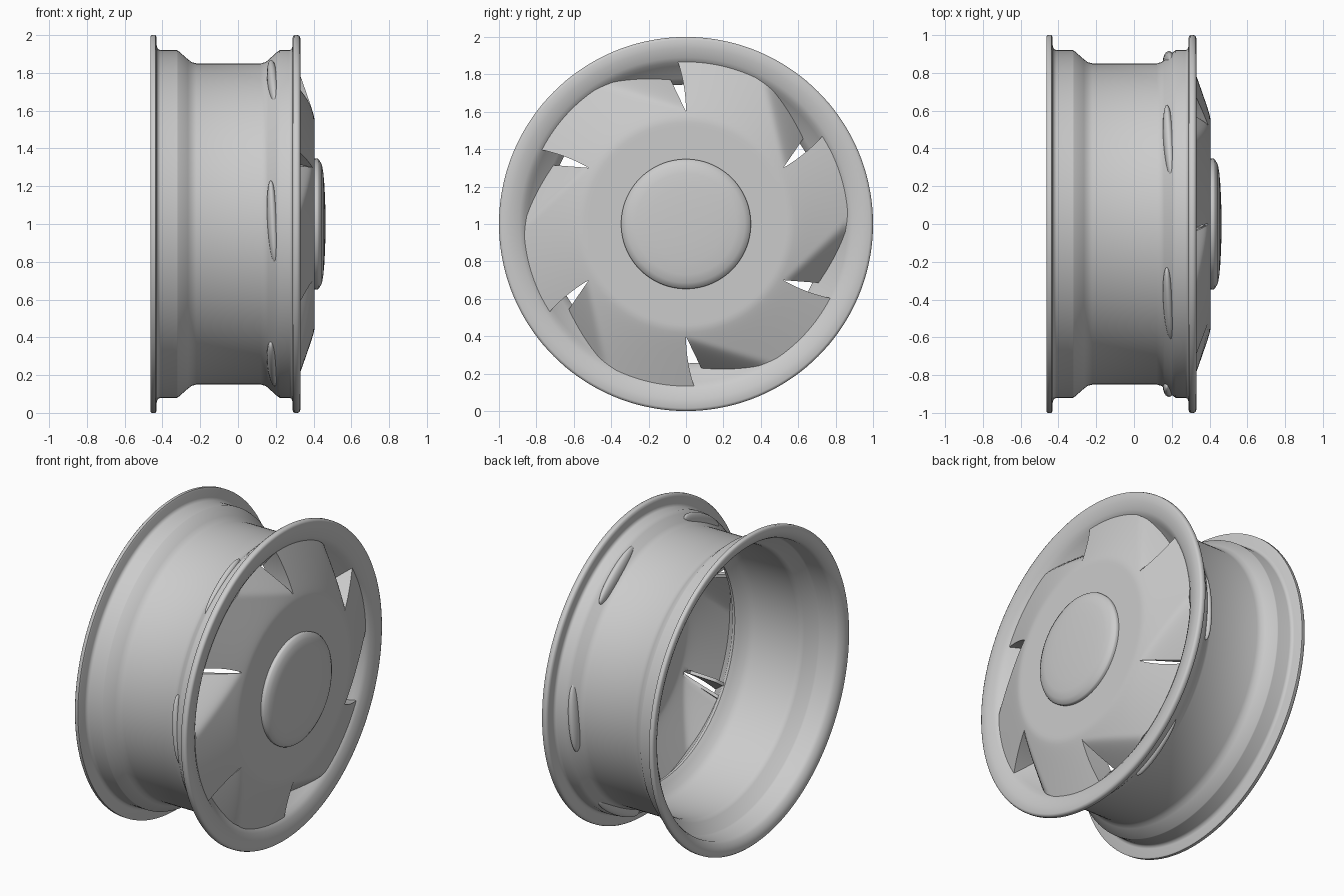
import bpy, bmesh
from math import sin, cos, pi, atan2, radians
from mathutils import Matrix

cube = bpy.data.objects.get("Cube")
if cube:
    bpy.data.objects.remove(cube, do_unlink=True)

metal = bpy.data.materials.new("silver_grey")
metal.use_nodes = True
GREY = (0.6, 0.6, 0.6, 1)
metal.diffuse_color = GREY
metal.node_tree.nodes["Principled BSDF"].inputs["Base Color"].default_value = GREY


def polar(x, r, angle):
    """Point around the axle, which runs along x at height 1."""
    return (x, r * cos(angle), 1 + r * sin(angle))


def add_grid(bm, rows):
    """Skin neighbouring rows of points with quads."""
    rows = [[bm.verts.new(p) for p in row] for row in rows]
    for a, b in zip(rows, rows[1:]):
        for i in range(len(a) - 1):
            bm.faces.new((a[i], a[i + 1], b[i + 1], b[i]))


def finish(name, bm, thickness=0, angle=48):
    mesh = bpy.data.meshes.new(name)
    bm.to_mesh(mesh)
    bm.free()
    mesh.materials.append(metal)
    ob = bpy.data.objects.new(name, mesh)
    bpy.context.collection.objects.link(ob)
    bpy.ops.object.select_all(action='DESELECT')
    ob.select_set(True)
    bpy.context.view_layer.objects.active = ob
    if thickness:
        mod = ob.modifiers.new("Thickness", 'SOLIDIFY')
        mod.thickness = thickness
        mod.offset = -1
        bpy.ops.object.modifier_apply(modifier=mod.name)
    bpy.ops.object.shade_smooth_by_angle(angle=radians(angle))


def lathe(name, profile, steps=144):
    """Revolve (x, radius) points about the axle."""
    bm = bmesh.new()
    add_grid(bm, [[polar(x, r, 2 * pi * i / steps) for i in range(steps + 1)]
                  for x, r in profile])
    bmesh.ops.remove_doubles(bm, verts=bm.verts, dist=1e-5)
    bmesh.ops.recalc_face_normals(bm, faces=bm.faces)
    finish(name, bm)


# Rim barrel: outer wall front to back, then the inner wall back to front
outer = [(.33, .985), (.325, .996), (.315, 1), (.3, 1), (.292, .995), (.288, .98),
         (.288, .94), (.284, .926), (.272, .92), (.22, .92), (.2, .905), (.16, .868),
         (.145, .857), (.12, .85), (-.22, .85), (-.245, .857), (-.265, .872),
         (-.318, .918), (-.324, .92), (-.41, .92), (-.424, .926), (-.43, .94),
         (-.432, .99), (-.437, 1), (-.456, 1), (-.463, .993)]
inner = [(-.463, .965), (-.455, .945), (-.44, .922), (-.42, .91), (-.32, .905),
         (-.31, .9), (-.25, .842), (-.235, .832), (-.215, .828), (.08, .822),
         (.12, .803), (.155, .765), (.175, .745), (.195, .75), (.22, .78),
         (.25, .815), (.28, .846), (.3, .865), (.315, .89), (.326, .94)]
lathe("rim_barrel", outer + inner + outer[:1])

# Domed hub cap
lathe("hub_cap", [(.395, 0), (.395, .34), (.398, .345), (.42, .347), (.428, .342),
                  (.444, .315), (.452, .27), (.458, .2), (.462, .1), (.463, 0)])

# Six-bladed face: each sector is a fan blade with a folded trailing corner
NOTCH, TIP, COLS = 0.6, 0.872, 36


def face_depth(r, a):
    slope = max(0, r - 0.55)
    x = 0.405 - 0.36 * slope * slope / (slope + 0.03)
    d = r * (0.957 * cos(a) - 0.289 * sin(a)) - 0.575
    if d > 0:
        x -= 1.15 * d * d / (d + 0.05)
    return x


def blade_row(s, k):
    """Row of points across blade k; s runs from hub (0) over notch (1) to tip (2)."""
    row = []
    for i in range(COLS + 1):
        u = i / COLS
        e = min(1, u / 0.55)
        reach = 0.795 + (TIP - 0.795) * e * (2 - e) ** 0.5
        r = 0.33 + (NOTCH - 0.33) * s if s <= 1 else NOTCH + (reach - NOTCH) * (s - 1)
        g = max(0, r - NOTCH)
        trailing = atan2(0.47 * g, r)
        leading = pi / 3 + atan2(0.6 * g * g, r)
        a = trailing + (leading - trailing) * u
        row.append(polar(face_depth(r, a), r, a + pi / 2 + k * pi / 3))
    # Side walls turned back from the trailing and leading edges
    x, y, z = row[0]
    row.insert(0, (x - min(0.8 * max(0, s - 1), 1) * 0.07, y, z))
    x, y, z = row[-1]
    row.append((x - min(2 * g, 0.16, 0.1 + TIP - r), y, z))
    return row


bm = bmesh.new()
for k in range(6):
    add_grid(bm, [blade_row(j / 14, k) for j in range(29)])
bmesh.ops.remove_doubles(bm, verts=bm.verts, dist=1e-4)
bmesh.ops.recalc_face_normals(bm, faces=bm.faces)
if sum(f.normal.x for f in bm.faces) < 0:
    bmesh.ops.reverse_faces(bm, faces=bm.faces)
finish("bladed_face", bm, thickness=0.02, angle=40)

# Blade roots that bulge slightly through the barrel
for k in range(6):
    bm = bmesh.new()
    place = (Matrix.Translation((0, 0, 1)) @ Matrix.Rotation(k * pi / 3, 4, 'X')
             @ Matrix.Translation((0.185, 0.86, -0.01))
             @ Matrix.Rotation(radians(3), 4, 'Y')
             @ Matrix.Diagonal((0.03, 0.055, 0.22, 1)))
    bmesh.ops.create_uvsphere(bm, u_segments=24, v_segments=16, radius=1, matrix=place)
    finish(f"blade_root_{k + 1}", bm)
